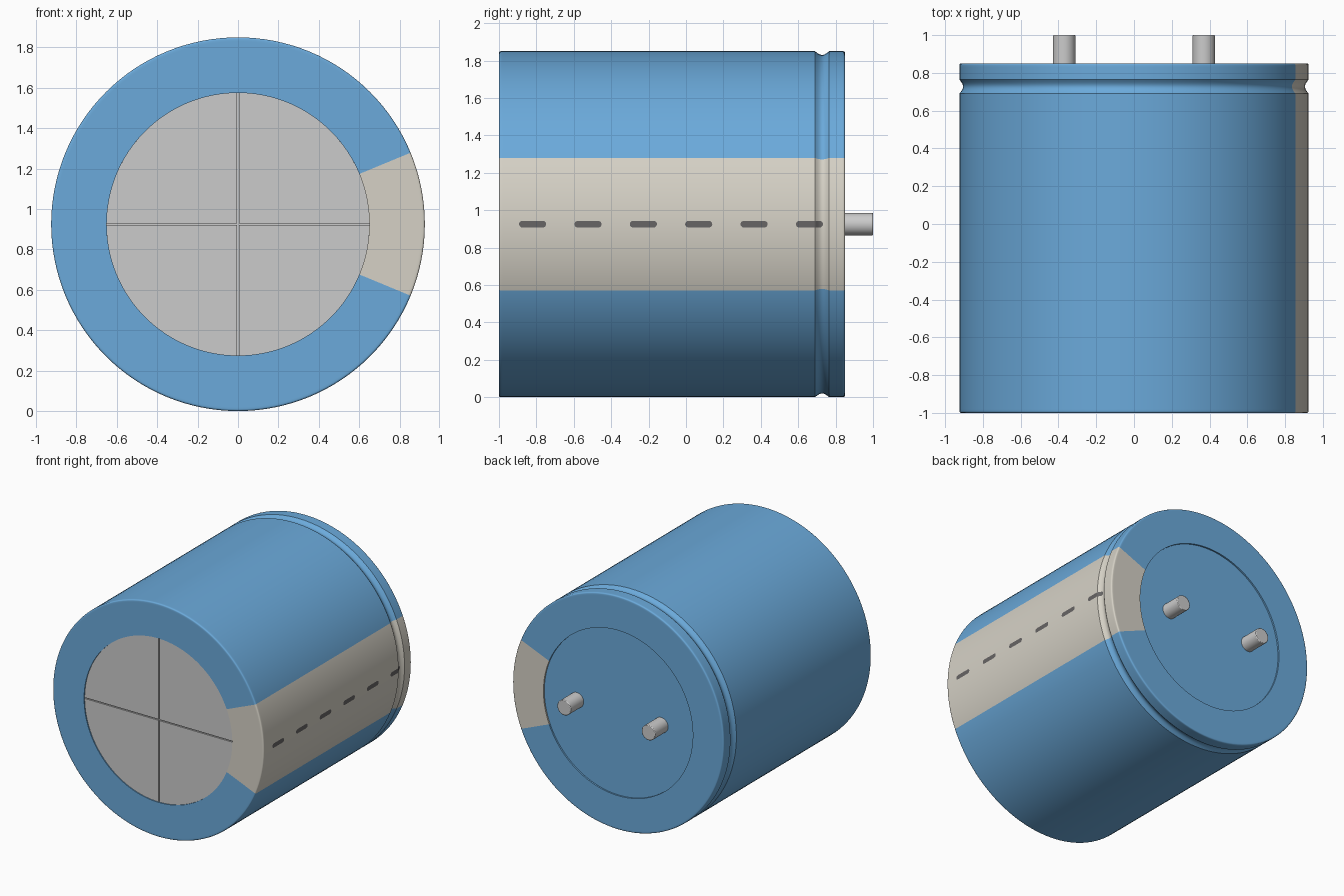
import bpy, bmesh
from math import sin, cos, pi, radians, sqrt

if "Cube" in bpy.data.objects:
    bpy.data.objects.remove(bpy.data.objects["Cube"])

R, CZ = 0.925, 0.925            # can radius and axis height
FRONT, BACK, RIM = -1.0, 0.85, 0.65
G0, G1, DEPTH = 0.69, 0.765, 0.02   # crimp groove
SEG = 128


def material(name, rgb):
    m = bpy.data.materials.new(name)
    m.diffuse_color = (*rgb, 1)
    m.use_nodes = True
    m.node_tree.nodes["Principled BSDF"].inputs["Base Color"].default_value = m.diffuse_color
    return m


BLUE = material("blue", (0.147, 0.402, 0.708))
STRIPE = material("stripe_beige", (0.67, 0.64, 0.565))
DARK = material("dark_mark", (0.135, 0.13, 0.13))


def finish(name, bm, mats=(), angle=30):
    me = bpy.data.meshes.new(name)
    bm.to_mesh(me)
    bm.free()
    ob = bpy.data.objects.new(name, me)
    bpy.context.collection.objects.link(ob)
    for m in mats:
        me.materials.append(m)
    bpy.ops.object.select_all(action='DESELECT')
    ob.select_set(True)
    bpy.context.view_layer.objects.active = ob
    bpy.ops.object.shade_smooth_by_angle(angle=radians(angle))
    return ob


def prism(name, outline, y0, y1, mats=()):
    """Extrude an (x, z) outline along y."""
    bm = bmesh.new()
    f = bm.faces.new([bm.verts.new((x, y0, z)) for x, z in outline])
    ext = bmesh.ops.extrude_face_region(bm, geom=[f])["geom"]
    bmesh.ops.translate(bm, vec=(0, y1 - y0, 0),
                        verts=[v for v in ext if isinstance(v, bmesh.types.BMVert)])
    bmesh.ops.recalc_face_normals(bm, faces=bm.faces)
    return finish(name, bm, mats)


def circle(cx, r, n):
    return [(cx + r * cos(2 * pi * i / n), CZ + r * sin(2 * pi * i / n)) for i in range(n)]


def groove_radius(y):
    if G0 < y < G1:
        return R - DEPTH * sin(pi * (y - G0) / (G1 - G0))
    return R


# Sleeve profile (radius, y): front lip, rounded edge, crimp groove, back lip
c = 0.01
arc = [i * pi / 8 for i in range(5)]
prof = [(RIM, FRONT + 0.03), (RIM, FRONT), (R - 2 * c, FRONT)]
prof += [(R - c + c * sin(a), FRONT + c - c * cos(a)) for a in arc]
prof += [(R, FRONT + 2 * c), (R, G0 - 0.01)]
ys = [G0 + (G1 - G0) * i / 10 for i in range(11)]
prof += [(groove_radius(y), y) for y in ys]
prof += [(R, G1 + 0.01), (R, BACK - 2 * c)]
prof += [(R - c + c * cos(a), BACK - c + c * sin(a)) for a in arc]
prof += [(R - 2 * c, BACK), (RIM + 0.005, BACK), (RIM + 0.005, BACK - 0.03)]

# Sleeve with its polarity stripe on the +x side
bm = bmesh.new()
rings = [[bm.verts.new((r * cos(2 * pi * j / SEG), y, CZ + r * sin(2 * pi * j / SEG)))
          for j in range(SEG)] for r, y in prof]
for a, b in zip(rings, rings[1:]):
    for j in range(SEG):
        k = (j + 1) % SEG
        f = bm.faces.new((a[j], b[j], b[k], a[k]))
        f.material_index = 1 if j < SEG // 16 or j >= SEG - SEG // 16 else 0
finish("sleeve", bm, (BLUE, STRIPE))

# Front vent disc: base plus four quarters that leave a scored cross
prism("front_disc_base", circle(0, RIM, SEG), FRONT + 0.018, FRONT + 0.03)
gap, n = 0.004, 32
lim = sqrt(RIM ** 2 - gap ** 2)
for sx in (-1, 1):
    for sz in (-1, 1):
        a0 = gap / RIM
        pts = [(gap, gap)] + [(RIM * cos(a0 + (pi / 2 - 2 * a0) * i / n),
                               RIM * sin(a0 + (pi / 2 - 2 * a0) * i / n)) for i in range(n + 1)]
        prism("front_disc_quarter", [(sx * x, CZ + sz * z) for x, z in pts],
              FRONT + 0.008, FRONT + 0.018)

# Recessed back plug and terminal pins
prism("back_plug", circle(0, RIM + 0.005, SEG), BACK - 0.03, BACK - 0.012, (BLUE,))
for x in (-0.37, 0.37):
    pin = prism("terminal_pin", circle(x, 0.06, 32), BACK - 0.025, 1.0)
    bev = pin.modifiers.new("edge", 'BEVEL')
    bev.width, bev.segments, bev.limit_method = 0.005, 2, 'ANGLE'

# Minus marks: rounded strips that follow the can surface
L, H = 0.0725, 0.0175
for i in range(6):
    yc = -0.82 + 0.296 * i
    bm = bmesh.new()
    us = [-L + H - H * cos(pi / 2 * k / 5) for k in range(5)]
    us += [-L + H + 2 * (L - H) * k / 20 for k in range(21)]
    us += [L - H + H * sin(pi / 2 * k / 5) for k in range(1, 6)]
    prev = None
    for u in us:
        d = max(0, abs(u) - (L - H))
        h = max(sqrt(max(0, H * H - d * d)), 0.001)
        r = groove_radius(yc + u) + 0.002
        x = sqrt(r * r - h * h)
        cur = [bm.verts.new((px, yc + u, CZ + z)) for px, z in ((x, -h), (r, 0), (x, h))]
        if prev:
            for k in (0, 1):
                bm.faces.new((prev[k], cur[k], cur[k + 1], prev[k + 1]))
        prev = cur
    finish("minus_mark", bm, (DARK,))
